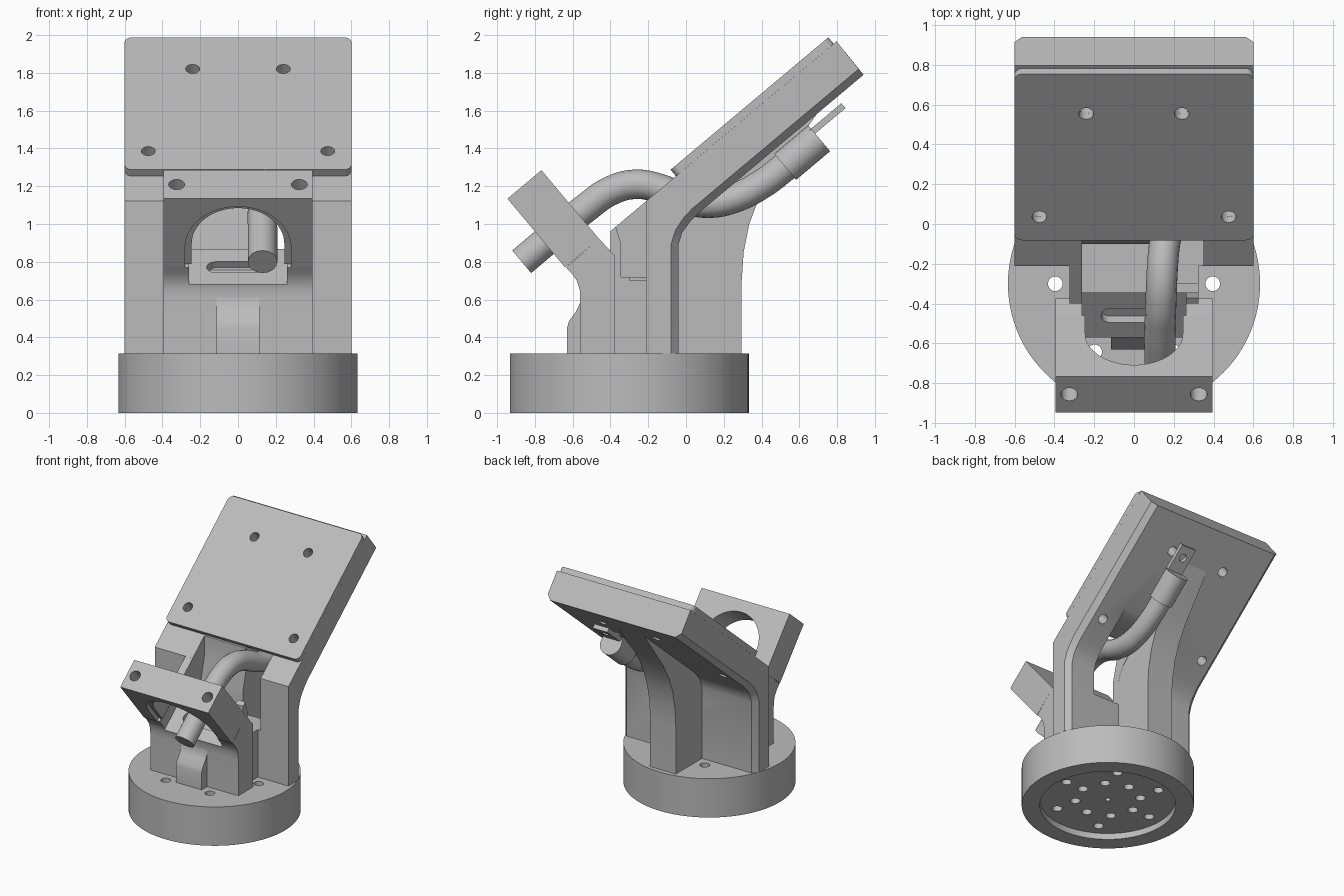
import bpy, bmesh, math
from mathutils import Matrix, Vector

cube = bpy.data.objects.get("Cube")
if cube:
    bpy.data.objects.remove(cube, do_unlink=True)

grey = bpy.data.materials.new("plain_grey")
grey.use_nodes = True
COLOUR = (0.5, 0.5, 0.5, 1)
grey.diffuse_color = COLOUR
grey.node_tree.nodes["Principled BSDF"].inputs["Base Color"].default_value = COLOUR


def frame(a, b, c, origin=(0, 0, 0)):
    """Matrix whose local axes are a, b, c."""
    m = Matrix((a, b, c)).transposed().to_4x4()
    m.translation = origin
    return m


ANGLE = math.radians(40)
C, S = math.cos(ANGLE), math.sin(ANGLE)
X, UP = Vector((1, 0, 0)), Vector((0, 0, 1))
ALONG = Vector((0, C, S))       # up the slope
NORMAL = Vector((0, -S, C))     # out of the slope
SIDE = frame((0, 1, 0), UP, X)  # profiles drawn in y, z
FLAT = Matrix.Identity(4)


def loft(name, sections, matrix=FLAT):
    """Solid through matching outlines, given as (height, points)."""
    bm = bmesh.new()
    rings = [[bm.verts.new((p[0], p[1], h)) for p in pts] for h, pts in sections]
    n = len(rings[0])
    for low, high in zip(rings, rings[1:]):
        for i in range(n):
            j = (i + 1) % n
            bm.faces.new((low[i], low[j], high[j], high[i]))
    bm.faces.new(rings[0][::-1])
    bm.faces.new(rings[-1])
    bmesh.ops.recalc_face_normals(bm, faces=bm.faces)
    bm.transform(matrix)
    mesh = bpy.data.meshes.new(name)
    bm.to_mesh(mesh)
    bm.free()
    obj = bpy.data.objects.new(name, mesh)
    bpy.context.collection.objects.link(obj)
    mesh.materials.append(grey)
    return obj


def prism(name, pts, low, high, matrix=FLAT):
    return loft(name, [(low, pts), (high, pts)], matrix)


def arc(cx, cy, r, start, end, steps):
    angles = [math.radians(start + (end - start) * i / steps) for i in range(steps + 1)]
    return [(cx + r * math.cos(a), cy + r * math.sin(a)) for a in angles]


def rod(name, centre, axis, r, low, high, sides=32):
    rot = Vector(axis).to_track_quat("Z", "Y").to_matrix().to_4x4()
    rot.translation = centre
    return prism(name, arc(0, 0, r, 0, 360, sides)[:-1], low, high, rot)


def activate(obj):
    bpy.ops.object.select_all(action="DESELECT")
    obj.select_set(True)
    bpy.context.view_layer.objects.active = obj


def combine(obj, others, operation="DIFFERENCE"):
    for other in others:
        mod = obj.modifiers.new("cut", "BOOLEAN")
        mod.operation, mod.object, mod.solver = operation, other, "EXACT"
        activate(obj)
        bpy.ops.object.modifier_apply(modifier=mod.name)


def discard(cutters):
    for cutter in cutters:
        bpy.data.objects.remove(cutter, do_unlink=True)


def smooth(obj):
    activate(obj)
    bpy.ops.object.shade_smooth_by_angle(angle=math.radians(30))


# Round base with a shallow recess underneath and bolt holes
MID = (0, -0.3, 0)
base = rod("round_base", MID, UP, 0.633, 0, 0.315, 96)
cutters = [rod("recess", MID, UP, 0.5, -0.1, 0.05, 64),
           rod("centre_hole", MID, UP, 0.02, -0.1, 0.2)]
for count, radius, top in ((6, 0.395, 0.5), (8, 0.24, 0.2)):
    for i in range(count):
        a = math.tau * i / count
        spot = (radius * math.cos(a), radius * math.sin(a) - 0.3, 0)
        cutters.append(rod("bolt_hole", spot, UP, 0.037, -0.1, top, 20))
combine(base, cutters)
discard(cutters)

# Bent main bracket: upright wall running into the sloped panel
front = [(-0.21, 0.315), (-0.21, 1.122), (0.797, 1.967)]


def bracket_outline(inset):
    back = [(0.94 - inset * S, 1.79 + inset * C), (0.06 - inset * S, 1.052 + inset * C)]
    back += [(0.02 - inset * 0.75, 1.01 + inset * 0.65), (-0.02 - inset * 0.9, 0.955 + inset * 0.3)]
    back += [(-0.04 - inset, 0.89), (-0.04 - inset, 0.315)]
    return front + back


full, slim = bracket_outline(0), bracket_outline(0.04)
bracket = loft("bent_bracket", [(-0.6, slim), (-0.56, full), (0.56, full), (0.6, slim)], SIDE)

# Curved rear rib
rib = prism("rear_rib", [(-0.1, 0.315), (0.295, 0.315), (0.295, 0.7), (0.305, 0.85),
                         (0.335, 1.0), (0.38, 1.12), (0.46, 1.26), (0.58, 1.425),
                         (0.72, 1.62), (0.6, 1.55), (-0.07, 0.98)], -0.115, 0.115, SIDE)

# Neck: narrow middle and wider front seat
middle = prism("neck_middle", [(-0.4, 0.315), (-0.15, 0.315), (-0.15, 1.172), (-0.4, 0.962)],
               -0.325, 0.325, SIDE)
seat = prism("neck_seat", [(-0.375, 0.315), (-0.375, 0.83), (-0.46, 0.922), (-0.635, 0.77),
                           (-0.605, 0.738), (-0.578, 0.7), (-0.562, 0.65), (-0.56, 0.6),
                           (-0.56, 0.315)], -0.395, 0.395, SIDE)
lug = prism("front_lug", [(-0.5, 0.315), (-0.63, 0.315), (-0.63, 0.45), (-0.62, 0.485),
                          (-0.58, 0.54), (-0.562, 0.58), (-0.56, 0.62), (-0.5, 0.62)],
            -0.115, 0.115, SIDE)

# Cable pocket, rear outlet, seat trough and its slot
pocket = prism("pocket", [(-0.345, 0.72), (-0.1, 0.72), (-0.1, 0.92), (-0.06, 1.08),
                          (-0.06, 1.4), (-0.5, 1.4), (-0.345, 0.9)], -0.26, 0.35, SIDE)
outlet = prism("outlet", [(-0.3, 0.7), (0.03, 0.7), (0.2, 1.0), (0.33, 1.27),
                          (0.2, 1.24), (0.02, 1.26), (-0.3, 1.26)], 0.116, 0.35, SIDE)
trough = prism("trough", [(-0.8, 0.487), (-0.34, 0.872), (-0.34, 1.4), (-0.8, 1.4)],
               -0.26, 0.26, SIDE)
slot_shape = arc(0.12, 0, 0.045, -90, 90, 10) + arc(-0.12, 0, 0.045, 90, 270, 10)
slot = prism("slot", slot_shape, -0.05, 0.1, frame(X, ALONG, NORMAL, (0, -0.46, 0.771)))
combine(bracket, [pocket, outlet])
combine(middle, [pocket, trough, outlet])
combine(seat, [trough, slot])
discard([pocket, outlet, trough, slot])

# Cover plate with rounded corners on the sloped face
PLATE = frame(X, ALONG, NORMAL, (0, 0.364, 1.604))
W, H, R = 0.6, 0.545, 0.04
corners = []
for sx, sy, start in ((1, 1, 0), (-1, 1, 90), (-1, -1, 180), (1, -1, 270)):
    corners += arc(sx * (W - R), sy * (H - R), R, start, start + 90, 6)
cover = prism("cover_plate", corners, 0, 0.044, PLATE)

# Screw holes through cover and panel
holes = [rod("screw_hole", (side * x, y, z), NORMAL, 0.037, -0.5, 0.2, 24)
         for side in (-1, 1) for x, y, z in ((0.24, 0.555, 1.82), (0.475, 0.037, 1.385))]
combine(bracket, holes)
combine(cover, holes)
discard(holes)

# Arched clamp standing square to the slope, with a thin stepped rim
CLAMP = frame(X, NORMAL, ALONG, (0, -0.64, 0.77))


def arch(r):
    return [(-r, 0), (-0.395, 0), (-0.395, 0.475), (0.395, 0.475), (0.395, 0),
            (r, 0)] + arc(0, 0.14, r, 0, 180, 32)


clamp = prism("arched_clamp", arch(0.245), 0.03, 0.235, CLAMP)
rim = prism("clamp_front_layer", arch(0.28), 0, 0.03, CLAMP)
holes = [rod("clamp_hole", CLAMP @ Vector((x, 0, 0.117)), NORMAL, 0.042, -0.1, 0.6, 24)
         for x in (-0.325, 0.325)]
combine(clamp, holes)
discard(holes)

# Bent cable
path = [(0.13, -0.87, 0.80), (0.13, -0.7, 0.943), (0.13, -0.53, 1.085), (0.135, -0.4, 1.175),
        (0.14, -0.27, 1.21), (0.15, -0.13, 1.185), (0.17, 0.0, 1.13), (0.18, 0.12, 1.11),
        (0.18, 0.25, 1.135), (0.18, 0.4, 1.21), (0.18, 0.54, 1.315)]
curve = bpy.data.curves.new("cable", "CURVE")
curve.dimensions = "3D"
curve.bevel_depth, curve.bevel_resolution = 0.078, 6
curve.use_fill_caps = True
spline = curve.splines.new("BEZIER")
spline.bezier_points.add(len(path) - 1)
for point, co in zip(spline.bezier_points, path):
    point.co = co
    point.handle_left_type = point.handle_right_type = "AUTO"
cable = bpy.data.objects.new("cable", curve)
bpy.context.collection.objects.link(cable)
curve.materials.append(grey)
activate(cable)
bpy.ops.object.convert(target="MESH")

# Connector sleeve and flat drilled tab
sleeve = rod("connector_sleeve", (0.18, 0.525, 1.303), ALONG, 0.09, 0, 0.235)
tab = prism("connector_tab", [(-0.065, 0), (0.065, 0), (0.065, 0.22), (-0.065, 0.22)],
            -0.017, 0.017, frame(X, ALONG, NORMAL, (0.18, 0.665, 1.485)))
hole = rod("tab_hole", (0.18, 0.765, 1.569), NORMAL, 0.03, -0.1, 0.1, 20)
combine(tab, [hole])
discard([hole])

for part in (base, bracket, rib, middle, seat, lug, cover, clamp, rim,
             bpy.context.scene.objects["cable"], sleeve, tab):
    smooth(part)
